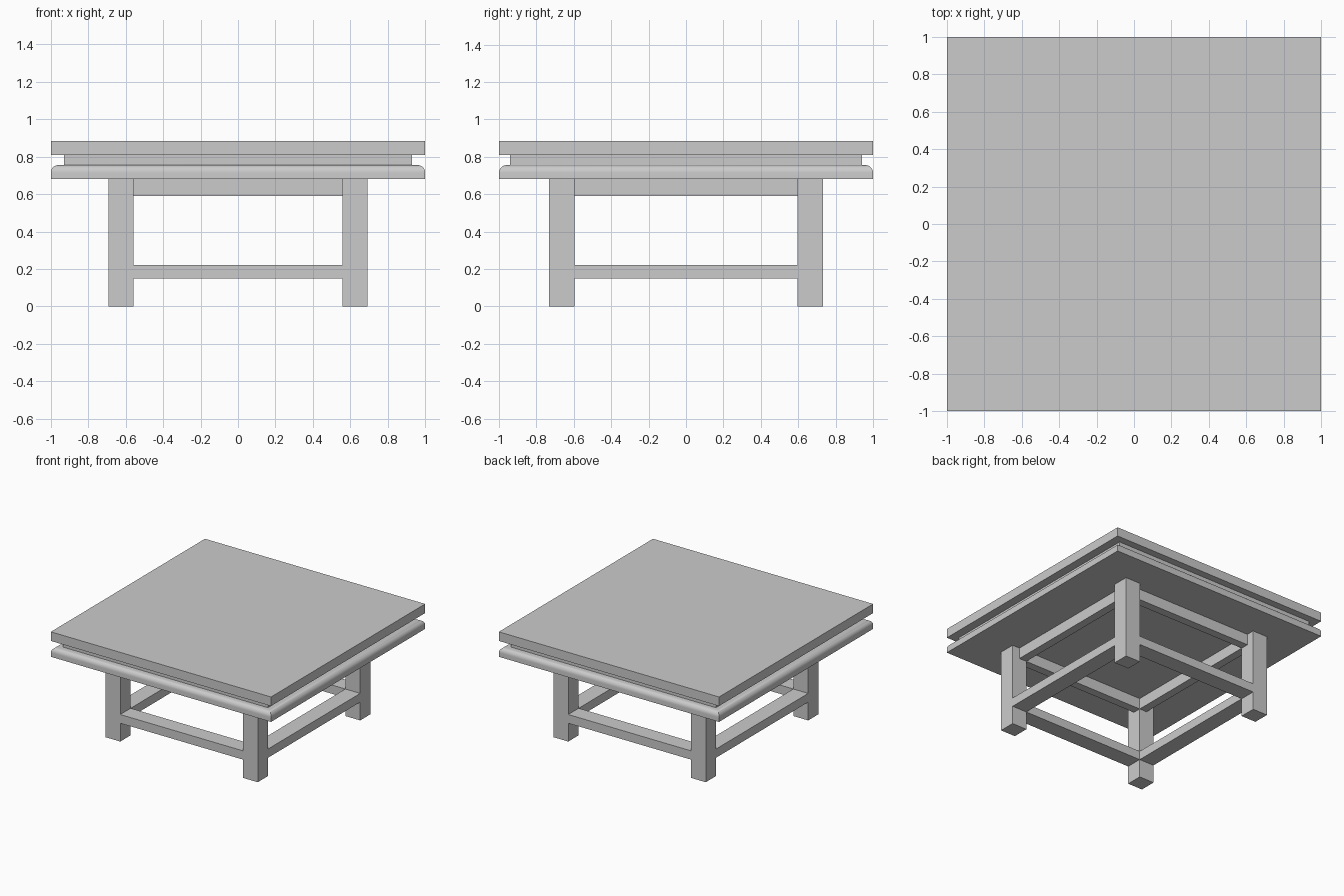
import bpy, bmesh

if "Cube" in bpy.data.objects:
    bpy.data.objects.remove(bpy.data.objects["Cube"])


def box(name, x, y, z):
    """Box from (min, max) ranges on each axis."""
    bm = bmesh.new()
    bmesh.ops.create_cube(bm, size=1)
    for v in bm.verts:
        v.co = [lo + (c + 0.5) * (hi - lo) for c, (lo, hi) in zip(v.co, (x, y, z))]
    me = bpy.data.meshes.new(name)
    bm.to_mesh(me)
    bm.free()
    ob = bpy.data.objects.new(name, me)
    bpy.context.collection.objects.link(ob)
    return ob


# Table top: slab, recessed neck, rounded lower slab
box("top_slab", (-1, 1), (-1, 1), (0.81, 0.885))
box("neck", (-0.93, 0.93), (-0.94, 0.94), (0.75, 0.815))
lower = box("lower_slab", (-1, 1), (-1, 1), (0.68, 0.755))

# Round over only the upper edges of the lower slab
bm = bmesh.new()
bm.from_mesh(lower.data)
edges = [e for e in bm.edges if all(v.co.z > 0.75 for v in e.verts)]
bmesh.ops.bevel(bm, geom=edges, offset=0.04, segments=8, profile=0.5, affect='EDGES')
bm.to_mesh(lower.data)
bm.free()
bpy.context.view_layer.objects.active = lower
lower.select_set(True)
bpy.ops.object.shade_smooth_by_angle(angle=0.6)

# Leg outer / inner faces, and recessed apron outer face
XO, XI, YO, YI = 0.692, 0.557, 0.732, 0.597
AX, AY = 0.625, 0.665


def span(sign, a, b):
    return tuple(sorted((sign * a, sign * b)))


for sx, side in ((-1, "left"), (1, "right")):
    for sy, end in ((-1, "front"), (1, "back")):
        box(f"{end}_{side}_leg", span(sx, XI, XO), span(sy, YI, YO), (0, 0.685))

# Rails: aprons under the top and stretchers flush with the legs
for s, side, end in ((-1, "left", "front"), (1, "right", "back")):
    box(f"{end}_apron", (-XI, XI), span(s, YI, AY), (0.59, 0.685))
    box(f"{side}_apron", span(s, XI, AX), (-YI, YI), (0.59, 0.685))
    box(f"{end}_stretcher", (-XI, XI), span(s, YI, YO), (0.15, 0.222))
    box(f"{side}_stretcher", span(s, XI, XO), (-YI, YI), (0.15, 0.222))
